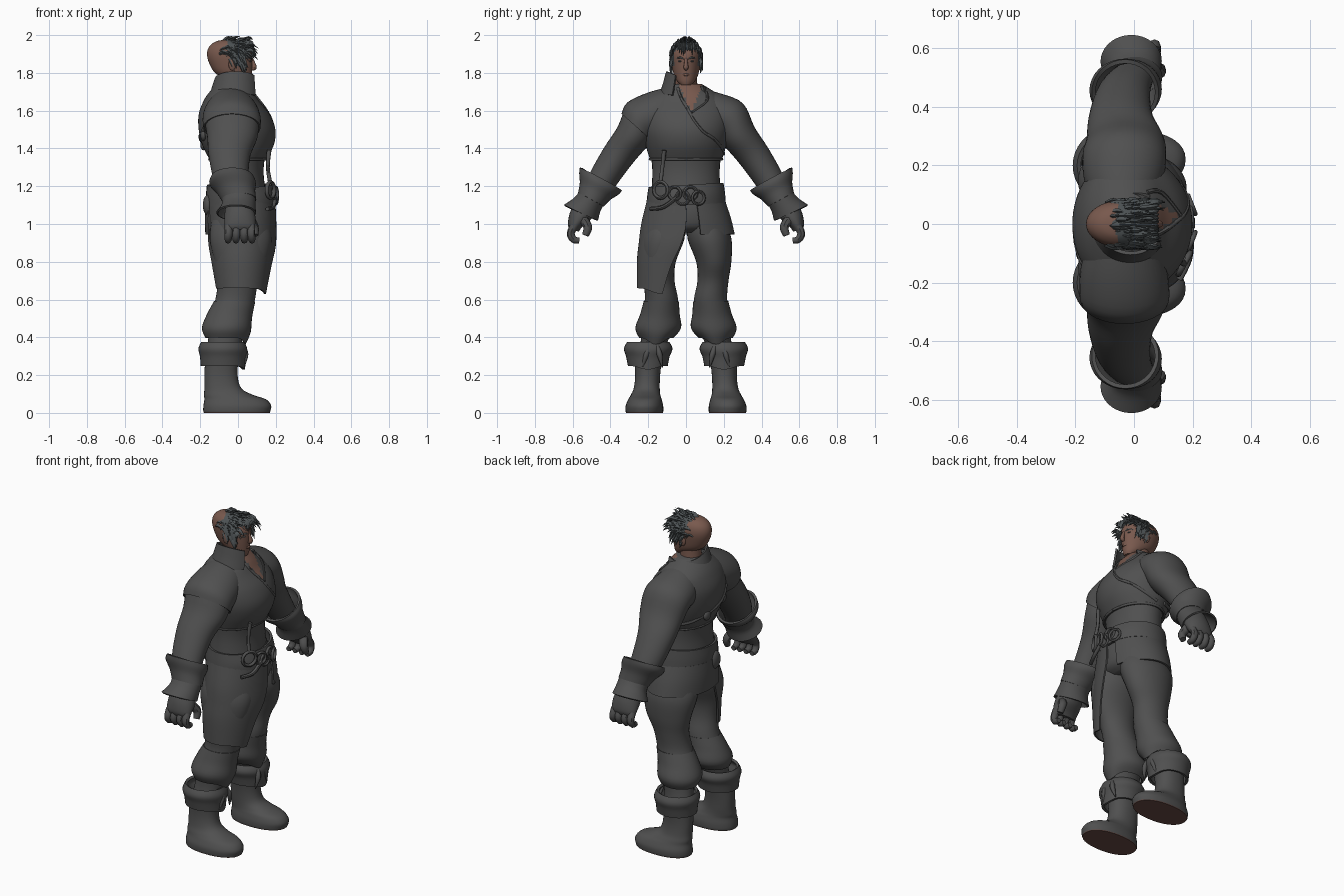
import bpy, bmesh, math, random

if "Cube" in bpy.data.objects:
    bpy.data.objects.remove(bpy.data.objects["Cube"])
random.seed(4)
made = []


def material(name, rgb):
    m = bpy.data.materials.new(name)
    m.use_nodes = True
    m.diffuse_color = (*rgb, 1)
    m.node_tree.nodes["Principled BSDF"].inputs["Base Color"].default_value = (*rgb, 1)
    return m


cloth = material("charcoal cloth", (0.08, 0.08, 0.08))
skin = material("brown skin", (0.19, 0.1, 0.075))
hair = material("slate hair", (0.075, 0.086, 0.09))
sole = material("dark brown sole", (0.13, 0.066, 0.055))


def finish(ob, *mats):
    for m in mats:
        ob.data.materials.append(m)
    made.append(ob)
    return ob


def blend(rings, sub):
    """Catmull-Rom interpolation of ring parameters."""
    out = []
    for i in range(len(rings) - 1):
        a, b, c, d = (rings[min(max(i + k, 0), len(rings) - 1)] for k in (-1, 0, 1, 2))
        for s in range(sub):
            t = s / sub
            out.append([q + 0.5 * t * (r - p + t * (2 * p - 5 * q + 4 * r - w + t * (3 * (q - r) + w - p)))
                        for p, q, r, w in zip(a, b, c, d)])
    return out + [list(rings[-1])]


def loft(name, rings, mats=(cloth,), n=36, sub=4, arc=None, thick=0, dip=0, e=1, side=1, rule=None):
    """Rings are x, y, z, x radius, side radius, tilt about x. Arc is in degrees."""
    bm = bmesh.new()
    full = blend([tuple(r) + (0,) * (6 - len(r)) for r in rings], sub)
    a0, a1 = arc or (0, 360)
    count = n if arc is None else n + 1
    rows = []
    for k, (x, y, z, rx, ry, tilt) in enumerate(full):
        row = []
        for i in range(count):
            a = math.radians(a0 + (a1 - a0) * i / n)
            c, s = (math.copysign(abs(v) ** e, v) for v in (math.cos(a), math.sin(a)))
            drop = dip * max(0, c) ** 6 * k / (len(full) - 1)
            row.append(bm.verts.new((x + rx * c, side * (y + ry * s * math.cos(tilt)),
                                     z + ry * s * math.sin(tilt) - drop)))
        rows.append(row)
    for lo, hi in zip(rows, rows[1:]):
        for i in range(n):
            j = (i + 1) % count
            bm.faces.new((lo[i], lo[j], hi[j], hi[i]))
    if not thick:
        bm.faces.new(rows[0])
        bm.faces.new(rows[-1])
    bmesh.ops.recalc_face_normals(bm, faces=bm.faces)
    if rule:
        for f in bm.faces:
            f.material_index = rule(f.calc_center_median())
    me = bpy.data.meshes.new(name)
    bm.to_mesh(me)
    bm.free()
    ob = bpy.data.objects.new(name, me)
    bpy.context.collection.objects.link(ob)
    if thick:
        mod = ob.modifiers.new("thickness", "SOLIDIFY")
        mod.thickness, mod.offset = thick, 0
    return finish(ob, *mats)


def tubes(name, paths, mat=cloth, res=2):
    """Each path is a list of x, y, z, radius."""
    cu = bpy.data.curves.new(name, "CURVE")
    cu.dimensions, cu.bevel_depth, cu.bevel_resolution = "3D", 1, res
    cu.use_fill_caps = True
    for path in paths:
        pts = blend(path, 4)
        sp = cu.splines.new("POLY")
        sp.points.add(len(pts) - 1)
        for p, (x, y, z, r) in zip(sp.points, pts):
            p.co, p.radius = (x, y, z, 1), r
    ob = bpy.data.objects.new(name, cu)
    bpy.context.collection.objects.link(ob)
    return finish(ob, mat)


def ring(name, at, r, thick, turn=0):
    bpy.ops.mesh.primitive_torus_add(location=at, rotation=(0, math.pi / 2, turn), major_radius=r,
                                     minor_radius=thick, major_segments=20, minor_segments=8)
    bpy.context.object.name = name
    return finish(bpy.context.object, cloth)


def ball(name, at, size, mat):
    bpy.ops.mesh.primitive_uv_sphere_add(segments=16, ring_count=10, location=at)
    ob = bpy.context.object
    ob.name, ob.scale = name, size
    return finish(ob, mat)


# Jacket with a skin opening at the throat
jacket = [(0, 0, 1.34, .15, .19), (.0, 0, 1.42, .19, .215), (-.005, 0, 1.5, .203, .235),
          (-.02, 0, 1.58, .188, .24), (-.035, 0, 1.65, .148, .215), (-.035, 0, 1.7, .115, .15),
          (-.03, 0, 1.74, .075, .085)]
loft("jacket", jacket, (cloth, skin), n=72, sub=6,
     rule=lambda c: int(c.x > 0 and c.z > 1.6 and abs(c.y - .025) < (c.z - 1.59) * .42))


def on_jacket(deg, z, r):
    lo, hi = next((a, b) for a, b in zip(jacket, jacket[1:]) if z <= b[2])
    t = (z - lo[2]) / (hi[2] - lo[2])
    x, _, _, rx, ry = (p + (q - p) * t for p, q in zip(lo, hi))
    a = math.radians(deg)
    return (x + rx * math.cos(a), ry * math.sin(a), z, r)


tubes("lapel_edge", [[on_jacket(*p, .008) for p in
                      ((-22, 1.72), (-8, 1.67), (2, 1.61), (10, 1.55), (23, 1.49), (42, 1.45), (66, 1.4), (90, 1.37))],
                     [on_jacket(*p, .008) for p in ((46, 1.7), (30, 1.65), (7, 1.59))]])
tubes("jacket_hem", [[on_jacket(a, 1.343, .007) for a in range(0, 361, 20)]])
tubes("back_strap", [[on_jacket(*p, .011) for p in
                      ((110, 1.38), (140, 1.4), (180, 1.45), (210, 1.5), (235, 1.6), (250, 1.66))]])
for deg, z in ((205, 1.47), (165, 1.42)):
    ball("back_stud", on_jacket(deg, z, 0)[:3], (.016, .03, .03), cloth)
loft("collar", [(-.02, 0, 1.67, .128, .135, -.15), (-.015, 0, 1.72, .118, .118, -.25),
                (-.01, 0, 1.765, .108, .108, -.4)], arc=(55, 328), thick=.012)

# Waist, belt and hips
loft("waist", [(0, 0, 1.15, .15, .185), (0, 0, 1.28, .135, .178), (0, 0, 1.4, .15, .19)])
loft("hips", [(.01, 0, .955, .11, .14), (.01, 0, .99, .155, .2), (.01, 0, 1.08, .165, .205),
              (0, 0, 1.18, .15, .185)])
loft("belt", [(.015, 0, 1.1, .178, .204, .06), (.015, 0, 1.15, .178, .2, .06),
              (.01, 0, 1.205, .168, .192, .06)], thick=.014)
for i in range(4):
    ring("belt_link", (.197, -.06 + .042 * i, 1.15 + .012 * (-1) ** i), .034, .008, .25 * (i - 1.5))
ring("hanging_ring", (.172, -.135, 1.18), .042, .01, -.5)
tubes("ring_strap", [[(.165, -.115, 1.39, .012), (.158, -.125, 1.3, .01), (.17, -.135, 1.22, .011)]])
tubes("belt_tails", [[(.195, -.05, 1.14, .011), (.188, -.12, 1.09, .011), (.155, -.19, 1.08, .011)]])
ball("back_pouch", (-.16, -.05, 1.1), (.026, .045, .055), cloth)

# Coat tails: short on the left, long over the right thigh
loft("left_tail", [(.012, 0, 1.12, .178, .203), (.012, .005, 1.03, .182, .228), (.012, .01, .945, .18, .243)],
     arc=(16, 205), thick=.01)
loft("right_skirt", [(.015, 0, 1.12, .178, .203), (.02, 0, 1.0, .178, .232), (.02, -.03, .9, .175, .215),
                     (.017, -.08, .8, .155, .175), (.015, -.125, .66, .128, .13)],
     arc=(190, 360), thick=.01, dip=.03)

for side, tag in ((1, "left"), (-1, "right")):
    # Sleeves, cuffs and gloves
    loft(tag + "_sleeve", [(-.035, .05, 1.6, .1, .12, 1.5), (-.035, .15, 1.58, .135, .116, 1.22),
                           (-.033, .232, 1.55, .143, .112, .88), (-.03, .285, 1.46, .133, .094, .6),
                           (-.045, .36, 1.36, .11, .086, .52), (-.035, .45, 1.22, .09, .075, .5),
                           (0, .51, 1.1, .07, .06, .5)], side=side)
    loft(tag + "_cuff", [(-.03, .45, 1.24, .108, .12, .5), (-.028, .46, 1.215, .116, .112, .5),
                         (-.012, .48, 1.175, .096, .086, .5), (.005, .503, 1.13, .085, .07, .5)],
         thick=.014, side=side)
    loft(tag + "_glove_flare", [(.003, .498, 1.14, .085, .068, .5), (.003, .525, 1.1, .085, .074, .46),
                                (-.01, .557, 1.058, .1, .095, .43)], thick=.01, side=side)
    loft(tag + "_palm", [(.005, .53, 1.1, .07, .06, .4), (.01, .56, 1.04, .082, .058, .3),
                         (.01, .588, .99, .08, .038, .2), (.01, .592, .965, .07, .025, .2)], side=side)
    fingers = [[(x, .592, .99, .021), (x, .61, .95, .021), (x * 1.05, .595, .918, .019),
                (x * 1.05, .565, .912, .015)] for x in (-.05, -.01, .032, .07)]
    fingers.append([(.06, .55, 1.03, .026), (.085, .52, .985, .024), (.09, .533, .94, .018)])
    tubes(tag + "_fingers", [[(x, side * y, z, r) for x, y, z, r in f] for f in fingers])

    # Trousers, knee flares and boots
    loft(tag + "_leg", [(.01, .105, 1.02, .15, .1), (.015, .125, .92, .165, .116), (.015, .147, .8, .14, .093),
                        (0, .143, .7, .108, .082), (-.015, .13, .6, .105, .088), (-.045, .142, .5, .11, .096),
                        (-.07, .17, .37, .088, .07), (-.085, .19, .28, .085, .068)], side=side)
    loft(tag + "_knee_flare", [(-.018, .131, .59, .104, .088), (-.045, .138, .52, .115, .1),
                               (-.062, .147, .45, .124, .116), (-.066, .158, .4, .102, .086)],
         thick=.01, dip=.035, side=side)
    loft(tag + "_boot_cuff", [(-.08, .2, .372, .108, .105), (-.08, .2, .34, .122, .121),
                              (-.08, .202, .3, .114, .108), (-.08, .202, .25, .11, .098)],
         thick=.015, dip=.02, side=side)
    tubes(tag + "_cuff_ties", [[(.025, side * (.17 + d), .36, .008), (.04, side * (.17 + 2 * d), .31, .015),
                                (.03, side * (.17 + 3 * d), .24, .003)] for d in (-.015, .02)])
    loft(tag + "_boot", [(-.085, .2, .3, .088, .075), (-.09, .203, .2, .088, .066), (-.08, .208, .13, .098, .069),
                         (-.05, .214, .095, .13, .078), (-.015, .217, .072, .163, .088),
                         (-.004, .22, .04, .179, .099), (-.006, .22, .012, .178, .1), (-.006, .22, 0, .174, .097)],
         (cloth, sole), e=.9, side=side, rule=lambda c: int(c.z < .005))

# Mantle over the right shoulder
loft("shoulder_mantle", [(-.035, .06, 1.6, .12, .126, 1.48), (-.035, .15, 1.58, .143, .122, 1.22),
                         (-.033, .232, 1.55, .15, .118, .88), (-.032, .258, 1.51, .147, .108, .74)],
     thick=.008, side=-1)


# Head and neck
def scalp(c):
    top = c.z > 1.925 and c.x > -.06
    temple = -.045 < c.x < .03 and c.z > 1.83 and abs(c.y) > .04
    return int(top or temple)


loft("neck", [(-.03, 0, 1.62, .075, .08), (-.035, 0, 1.72, .062, .06), (-.03, 0, 1.82, .06, .056)], (skin,))
loft("head", [(.038, 0, 1.735, .024, .025), (.015, 0, 1.757, .054, .047), (-.022, 0, 1.795, .095, .066),
              (-.038, 0, 1.85, .114, .076), (-.045, 0, 1.9, .119, .08), (-.052, 0, 1.94, .1, .07),
              (-.056, 0, 1.966, .062, .045), (-.056, 0, 1.975, .02, .015)], (skin, hair), n=40, rule=scalp)
tubes("nose", [[(.07, 0, 1.88, .007), (.082, 0, 1.85, .01), (.086, 0, 1.828, .013), (.074, 0, 1.818, .008)]], skin)
tubes("lips", [[(.06, -.022, 1.789, .003), (.074, 0, 1.79, .007), (.06, .022, 1.789, .003)]], skin)
for s, tag in ((1, "left"), (-1, "right")):
    ball(tag + "_ear", (-.03, s * .076, 1.845), (.02, .01, .032), skin)
    ball(tag + "_eye", (.063, s * .03, 1.862), (.008, .012, .005), hair)
    tubes(tag + "_eyebrow", [[(.072, s * .012, 1.874, .004), (.066, s * .032, 1.882, .005),
                              (.045, s * .052, 1.876, .002)]], hair)

# Hair locks swept forward over the crown, with side locks and a fringe
locks = []
for i in range(130):
    a = random.uniform(-1.45, 1.45)
    y, z = .08 * math.sin(a), 1.885 + .083 * math.cos(a)
    x = random.uniform(-.1, .04)
    w = random.uniform(.005, .009)
    lift = random.uniform(-.012, .03) * math.cos(a)
    reach = random.uniform(.035, .075)
    locks.append([(x, y * .93, z - .008, w * .7), (x + reach * .5, y * 1.04, z + lift * .7, w),
                  (min(x + reach, .115), y * random.uniform(.9, 1.15), z + lift - .03 * abs(math.sin(a)), .001)])
for i in range(44):
    s = random.choice((-1, 1))
    x, z = random.uniform(-.05, .03), random.uniform(1.86, 1.93)
    locks.append([(x, s * .074, z, .007), (x + .014, s * .08, z - .03, .009),
                  (x + .03, s * random.uniform(.072, .09), z - random.uniform(.05, .085), .001)])
for i in range(14):
    y = random.uniform(-.055, .055)
    locks.append([(.02, y, 1.955, .008), (.07, y * 1.1, 1.95, .009),
                  (.085, y * 1.3, random.uniform(1.89, 1.925), .001)])
tubes("hair_locks", locks, hair, res=0)

# Bake curves and thickness, then shade smoothly with sharp creases
bpy.ops.object.select_all(action="DESELECT")
for ob in made:
    ob.select_set(True)
bpy.context.view_layer.objects.active = made[0]
bpy.ops.object.convert(target="MESH")
bpy.ops.object.shade_smooth_by_angle(angle=math.radians(45))
